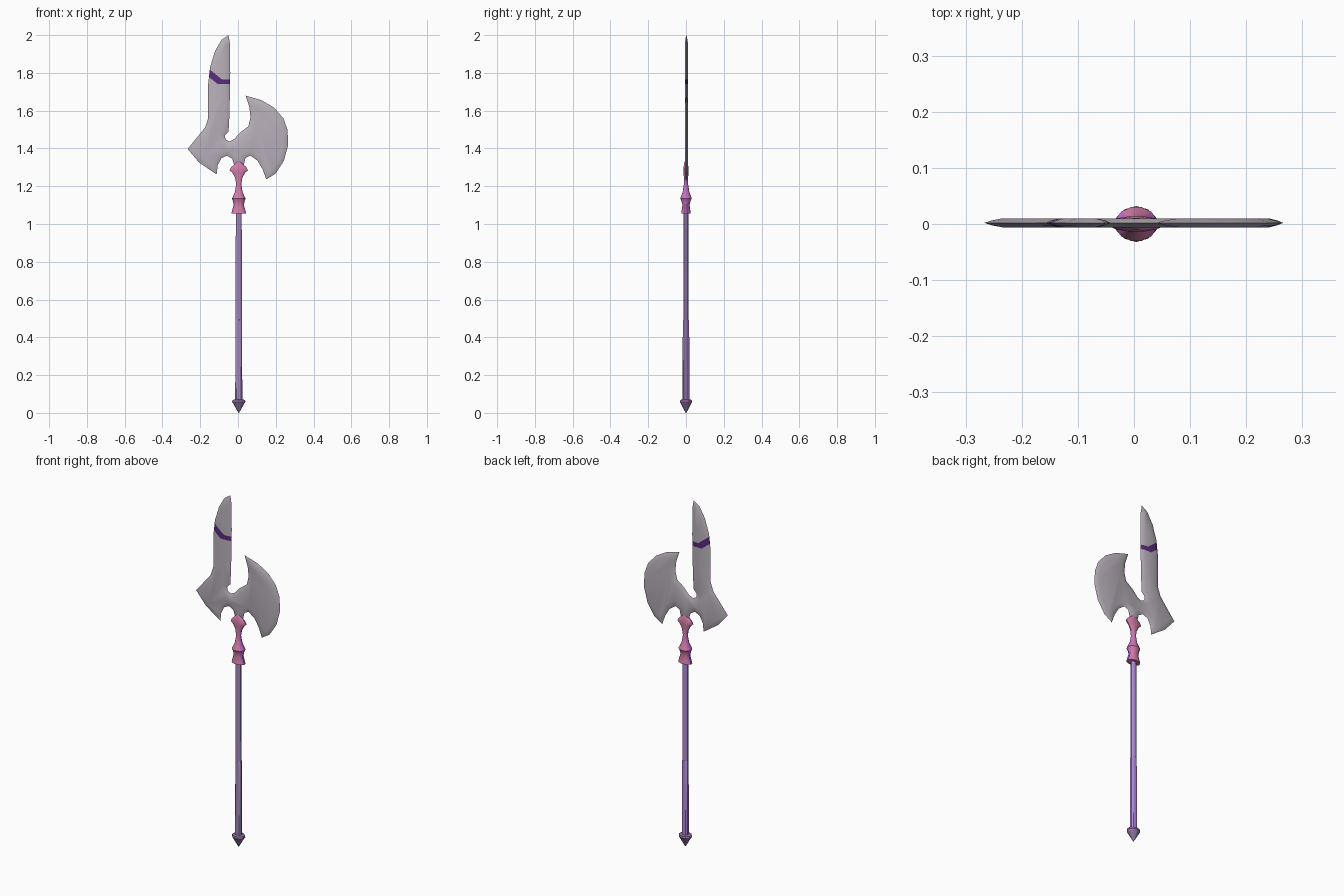
import bpy, bmesh, math
from mathutils import Vector, Matrix

if "Cube" in bpy.data.objects:
    bpy.data.objects.remove(bpy.data.objects["Cube"])


def material(name, rgb):
    m = bpy.data.materials.new(name)
    m.diffuse_color = (*rgb, 1)
    m.use_nodes = True
    m.node_tree.nodes["Principled BSDF"].inputs["Base Color"].default_value = m.diffuse_color
    return m


STEEL = material("grey steel", (0.49, 0.44, 0.50))
STAIN = material("dark violet stain", (0.10, 0.025, 0.20))
LILAC = material("lilac shaft", (0.44, 0.25, 0.72))
MAUVE = material("greyed mauve shaft", (0.36, 0.25, 0.52))
PINK = material("rose pink", (0.68, 0.21, 0.40))
ORCHID = material("orchid", (0.58, 0.16, 0.60))
IRON = material("purple iron", (0.27, 0.19, 0.36))


def finish(name, bm, mats, angle=35):
    bmesh.ops.recalc_face_normals(bm, faces=bm.faces)
    me = bpy.data.meshes.new(name)
    bm.to_mesh(me)
    bm.free()
    ob = bpy.data.objects.new(name, me)
    bpy.context.collection.objects.link(ob)
    for m in mats:
        me.materials.append(m)
    bpy.ops.object.select_all(action='DESELECT')
    ob.select_set(True)
    bpy.context.view_layer.objects.active = ob
    bpy.ops.object.shade_smooth_by_angle(angle=math.radians(angle))
    return ob


def lathe(name, rings, sides, mats, cx=0.004, rule=None):
    """Oval rings (z, x radius, y radius) skinned into a closed turned part."""
    bm = bmesh.new()
    loops = []
    for z, rx, ry in rings:
        loops.append([bm.verts.new((cx + rx * math.cos(a), ry * math.sin(a), z))
                      for a in (2 * math.pi * (i + 0.5) / sides for i in range(sides))])
    for lo, hi in zip(loops, loops[1:]):
        for i in range(sides):
            j = (i + 1) % sides
            bm.faces.new((lo[i], lo[j], hi[j], hi[i]))
    bm.faces.new(loops[0][::-1])
    bm.faces.new(loops[-1])
    bm.normal_update()
    if rule:
        for f in bm.faces:
            f.material_index = rule(f)
    return finish(name, bm, mats)


# Axe head: half-thickness plate with a stepped bevel, mirrored front to back
OUTLINE = [
    (-0.05, 2.0), (-0.087, 1.975), (-0.122, 1.915), (-0.148, 1.83), (-0.158, 1.74),
    (-0.158, 1.56), (-0.175, 1.51), (-0.267, 1.397), (-0.205, 1.325), (-0.113, 1.262),
    (-0.108, 1.31), (-0.088, 1.348), (-0.058, 1.362), (-0.03, 1.345), (-0.02, 1.31),
    (0.03, 1.31), (0.04, 1.35), (0.066, 1.362), (0.103, 1.335), (0.13, 1.29),
    (0.15, 1.236), (0.2, 1.268), (0.243, 1.335), (0.266, 1.42), (0.262, 1.5),
    (0.24, 1.56), (0.19, 1.617), (0.125, 1.655), (0.04, 1.68), (0.06, 1.62),
    (0.066, 1.565), (0.055, 1.517), (0.01, 1.483), (-0.02, 1.45), (-0.045, 1.437),
    (-0.066, 1.447), (-0.07, 1.468), (-0.05, 1.49), (-0.045, 1.58), (-0.041, 1.8),
    (-0.042, 1.95),
]
bm = bmesh.new()
cap = bm.faces.new([bm.verts.new((x, 0, z)) for x, z in OUTLINE])
bm.normal_update()
if cap.normal.y > 0:
    cap.normal_flip()
for width, rise in ((0.011, 0.0045), (0.014, 0.0035)):
    bmesh.ops.inset_region(bm, faces=[cap], thickness=width, depth=0,
                           use_even_offset=True, use_boundary=True)
    for v in cap.verts:
        v.co.y -= rise

# Stain across the tall blade: a flat band rising towards the outer edge
FLAT_LOW, FLAT_HIGH, SLOPE, SLANT_LOW, SLANT_HIGH = 1.74, 1.766, 0.8, 1.655, 1.698


def cut(slope, level):
    faces = [f for f in bm.faces if max(v.co.z for v in f.verts) > 1.735]
    geom = faces + list({e for f in faces for e in f.edges}) \
        + list({v for f in faces for v in f.verts})
    bmesh.ops.bisect_plane(bm, geom=geom, plane_co=(0, 0, level),
                           plane_no=Vector((slope, 0, 1)).normalized())


def stained(f):
    c = f.calc_center_median()
    slant = c.z + SLOPE * c.x
    return c.z > FLAT_LOW and slant > SLANT_LOW and (c.z < FLAT_HIGH or slant < SLANT_HIGH)


cut(0, FLAT_LOW)
cut(0, FLAT_HIGH)
cut(0, 1.85)
cut(SLOPE, SLANT_LOW)
cut(SLOPE, SLANT_HIGH)
for f in bm.faces:
    f.material_index = int(stained(f))
bmesh.ops.mirror(bm, geom=bm.verts[:] + bm.edges[:] + bm.faces[:],
                 matrix=Matrix.Identity(4), merge_dist=0.0005, axis='Y')
head = finish("axe_head", bm, [STEEL, STAIN], 30)
head.location.y = 0.002

# Collar holding the head, flattened towards the top, orchid on its sides
lathe("collar", [
    (1.055, 0.041, 0.026), (1.07, 0.037, 0.024), (1.10, 0.028, 0.020),
    (1.125, 0.033, 0.026), (1.135, 0.038, 0.031), (1.145, 0.032, 0.028),
    (1.17, 0.021, 0.018), (1.21, 0.014, 0.012), (1.245, 0.020, 0.012),
    (1.27, 0.034, 0.013), (1.285, 0.050, 0.014), (1.30, 0.042, 0.013),
    (1.318, 0.022, 0.011), (1.335, 0.005, 0.006),
], 12, [PINK, ORCHID], rule=lambda f: int(abs(f.normal.x) > 0.6))


# Shaft: slim upper pole and thicker lower grip, greyer on the front
def front_face(f):
    return int(f.normal.y < -0.5)


lathe("upper_shaft", [(0.49, 0.0175, 0.014), (1.07, 0.0165, 0.013)], 10,
      [LILAC, MAUVE], rule=front_face)
lathe("lower_shaft", [(0.06, 0.020, 0.018), (0.49, 0.018, 0.017),
                      (0.495, 0.0165, 0.013)], 10, [LILAC, MAUVE], rule=front_face)

# Pointed butt spike with an orchid rim
lathe("butt_spike", [(0.0, 0.002, 0.002), (0.05, 0.031, 0.028), (0.058, 0.037, 0.032),
                     (0.068, 0.035, 0.030), (0.072, 0.018, 0.018)], 10, [IRON, ORCHID],
      rule=lambda f: int(f.calc_center_median().z > 0.052 and abs(f.normal.x) > 0.6))
